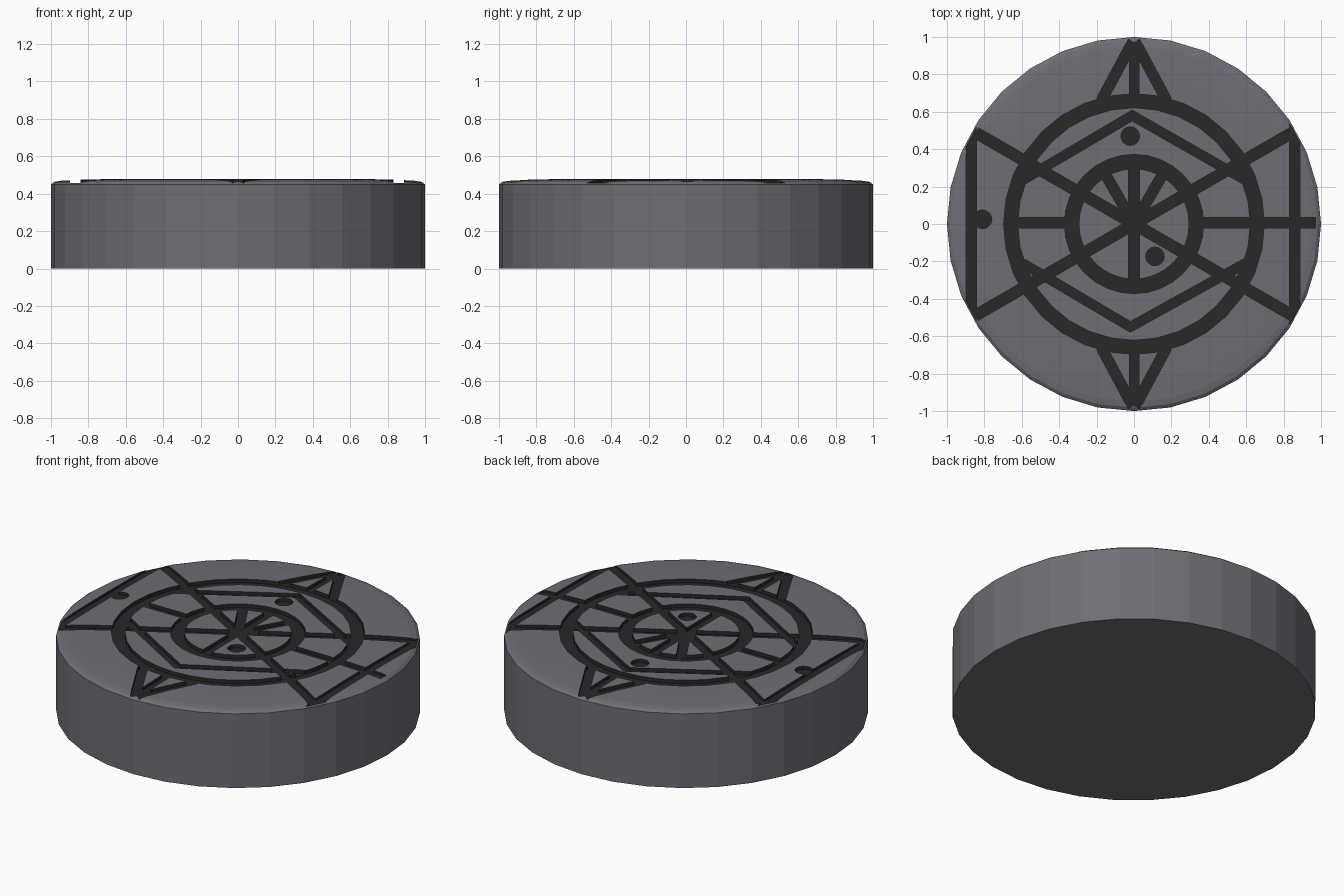
import bpy, bmesh, math
from mathutils import Vector

if "Cube" in bpy.data.objects:
    bpy.data.objects.remove(bpy.data.objects["Cube"])

FLOOR, TOP, SIDES = 0.455, 0.6, 32


def material(name, rgb):
    m = bpy.data.materials.new(name)
    m.diffuse_color = (*rgb, 1)
    m.use_nodes = True
    m.node_tree.nodes["Principled BSDF"].inputs["Base Color"].default_value = m.diffuse_color
    return m


STONE = material("stone", (0.16, 0.153, 0.18))
GROOVE = material("groove", (0.021, 0.021, 0.023))


def make_object(name, bm, mat):
    bmesh.ops.recalc_face_normals(bm, faces=bm.faces)
    me = bpy.data.meshes.new(name)
    bm.to_mesh(me)
    bm.free()
    me.materials.append(mat)
    ob = bpy.data.objects.new(name, me)
    bpy.context.scene.collection.objects.link(ob)
    return ob


def lathe(name, profile, mat, closed=False, n=SIDES, centre=(0, 0)):
    """Revolve (radius, z) points; cap both ends unless the profile is a loop."""
    bm = bmesh.new()
    rings = []
    for r, z in profile:
        rings.append([bm.verts.new((centre[0] + r * math.cos(2 * math.pi * i / n),
                                    centre[1] + r * math.sin(2 * math.pi * i / n), z))
                      for i in range(n)])
    pairs = list(zip(rings, rings[1:]))
    if closed:
        pairs.append((rings[-1], rings[0]))
    else:
        bm.faces.new(rings[0])
        bm.faces.new(rings[-1])
    for a, b in pairs:
        for i in range(n):
            j = (i + 1) % n
            bm.faces.new((a[i], a[j], b[j], b[i]))
    return make_object(name, bm, mat)


cutters = []


def levels():
    # tiny steps keep overlapping cutters from being coplanar
    k = len(cutters)
    return FLOOR + 0.0001 * k, TOP + 0.003 * k


def ring(r_in, r_out):
    z, t = levels()
    cutters.append(lathe("ring_cutter", [(r_in, z), (r_out, z), (r_out, t), (r_in, t)], GROOVE, True))


def dot(x, y, r=0.05):
    z, t = levels()
    cutters.append(lathe("dot_cutter", [(r, z), (r, t)], GROOVE, n=16, centre=(x, y)))


def bar(x1, y1, x2, y2, w=0.056):
    a, b = Vector((x1, y1)), Vector((x2, y2))
    d = (b - a).normalized()
    s = Vector((-d.y, d.x)) * w / 2
    bm = bmesh.new()
    lo, hi = [[bm.verts.new((p.x, p.y, z)) for p in (a - s, b - s, b + s, a + s)]
              for z in levels()]
    bm.faces.new(lo)
    bm.faces.new(hi)
    for i in range(4):
        j = (i + 1) % 4
        bm.faces.new((lo[i], lo[j], hi[j], hi[i]))
    cutters.append(make_object("bar_cutter", bm, GROOVE))


# Disc with a softly rounded rim
disc = lathe("carved_disc", [(1, 0), (1, 0.45), (0.982, 0.463), (0.95, 0.469),
                             (0.84, 0.475), (0.70, 0.478)], STONE)

# Two ring grooves
ring(0.295, 0.372)
ring(0.622, 0.697)

# Long diagonals through the centre
for sgn in (1, -1):
    c, s = math.cos(math.radians(30)), sgn * math.sin(math.radians(30))
    bar(-0.975 * c, -0.975 * s, 0.975 * c, 0.975 * s, 0.06)

# Inner spokes
bar(0, -0.33, 0, 0.33, 0.06)
for ang in (60, 120):
    a = math.radians(ang)
    bar(0, 0, 0.325 * math.cos(a), 0.325 * math.sin(a))

# Horizontal spokes
bar(0.33, 0.006, 0.97, 0.006)
bar(-0.66, 0.006, -0.33, 0.006)

# Side chords
bar(-0.87, -0.55, -0.87, 0.55)
bar(0.86, -0.55, 0.86, 0.55)

# Chevrons, arrowheads and their stems, above and below
for x, y, end in ((-0.01, 0.58, 0.235), (-0.02, -0.55, -0.21)):
    sg = math.copysign(1, y)
    for side in (1, -1):
        bar(x - side * 0.012, y + sg * 0.007, side * 0.595, end, 0.05)
        bar(side * 0.006, sg * 0.975, side * 0.175, sg * 0.66, 0.056)
    bar(0.001, sg * 0.655, 0.001, sg * 0.968, 0.052)

# Round pits
dot(-0.02, 0.47)
dot(-0.81, 0.025)
dot(0.112, -0.173)

# Carve all grooves in one go
group = bpy.data.collections.new("cutters")
for c in cutters:
    group.objects.link(c)
mod = disc.modifiers.new("carve", 'BOOLEAN')
mod.operation = 'DIFFERENCE'
mod.solver = 'EXACT'
mod.operand_type = 'COLLECTION'
mod.collection = group
mod.material_mode = 'TRANSFER'
bpy.context.view_layer.objects.active = disc
bpy.ops.object.modifier_apply(modifier=mod.name)
for c in cutters:
    bpy.data.objects.remove(c)
